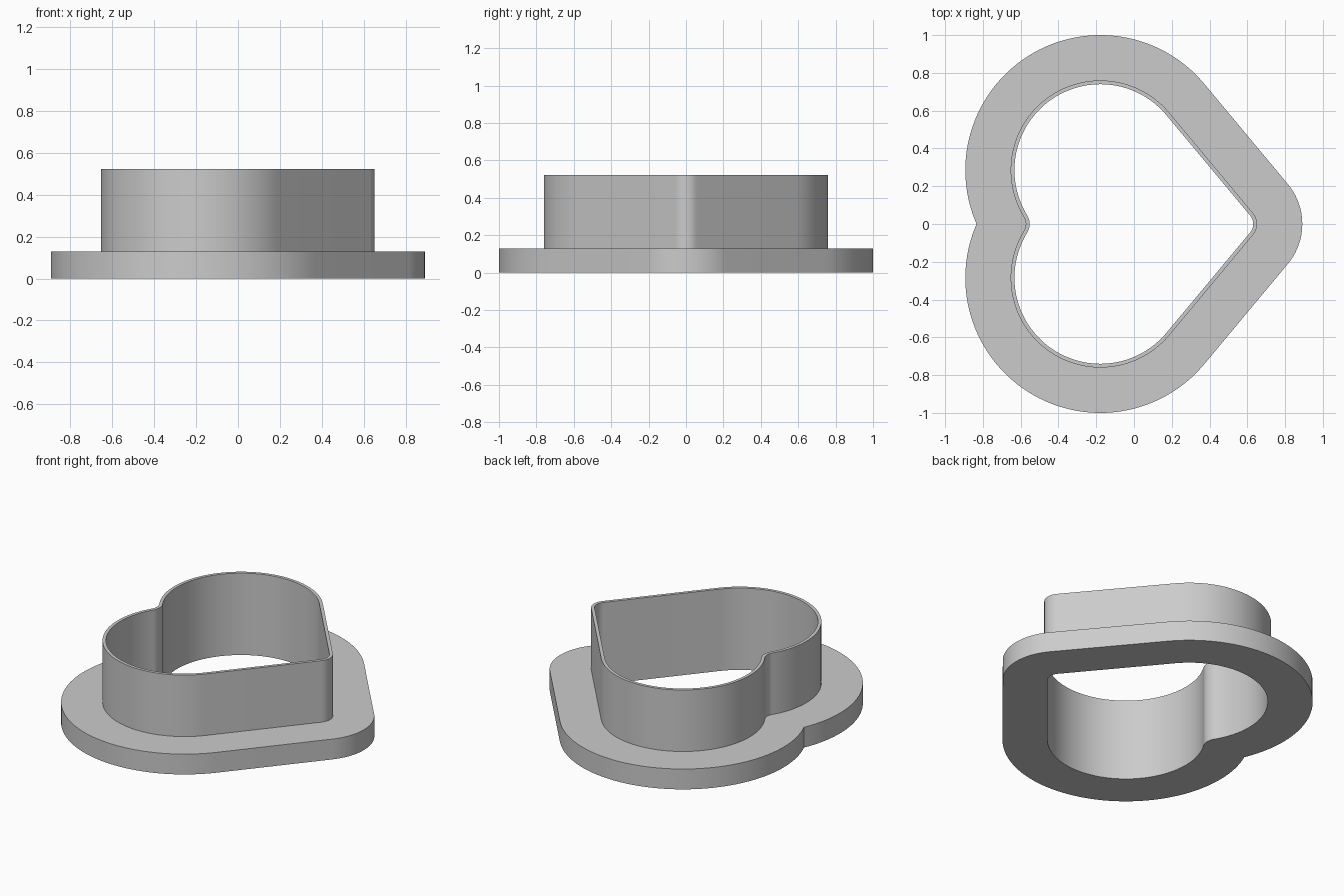
import bpy
import bmesh
from math import atan2, acos, cos, sin, sqrt, hypot, pi

cube = bpy.data.objects.get("Cube")
if cube:
    bpy.data.objects.remove(cube, do_unlink=True)

# Arc centres of the sideways heart, and radii of the wall's outer face
LOBE_X, LOBE_Y, LOBE_R = -0.178, 0.285, 0.475
TIP_X, TIP_R = 0.561, 0.09
NOTCH_X = -0.645
NOTCH_R = hypot(NOTCH_X - LOBE_X, LOBE_Y) - LOBE_R

FLANGE_TOP, WALL_TOP = 0.13, 0.523
FLANGE_OFFSET, HOLE_OFFSET = 0.24, -0.02


def arc(cx, cy, r, start, end, steps):
    angles = [start + (end - start) * i / steps for i in range(steps + 1)]
    return [(cx + r * cos(a), cy + r * sin(a)) for a in angles]


def heart(offset):
    """Heart outline grown by offset, always with the same number of points."""
    lobe_r, tip_r, notch_r = LOBE_R + offset, TIP_R + offset, NOTCH_R - offset
    dx, dy = TIP_X - LOBE_X, -LOBE_Y
    tangent = atan2(dy, dx) + acos((lobe_r - tip_r) / hypot(dx, dy))
    if notch_r > 0:
        # rounded notch between the lobes
        end = atan2(-LOBE_Y, NOTCH_X - LOBE_X) + 2 * pi
        notch = arc(NOTCH_X, 0, notch_r, end - pi, 0, 12)
    else:
        # lobes meet in a sharp notch
        reach = sqrt(lobe_r ** 2 - LOBE_Y ** 2)
        end = atan2(-LOBE_Y, -reach) + 2 * pi
        notch = [(LOBE_X - reach, 0)] * 13
    half = arc(TIP_X, 0, tip_r, 0, tangent, 12)
    half += arc(LOBE_X, LOBE_Y, lobe_r, tangent, end, 72) + notch[1:]
    return half + [(x, -y) for x, y in half[-2:0:-1]]


# Cross-section as (offset, height), swept around the heart
section = [
    (HOLE_OFFSET, 0), (FLANGE_OFFSET, 0), (FLANGE_OFFSET, FLANGE_TOP),
    (0, FLANGE_TOP), (0, WALL_TOP), (HOLE_OFFSET, WALL_TOP),
]
bm = bmesh.new()
loops = [[bm.verts.new((x, y, z)) for x, y in heart(d)] for d, z in section]
for k, lower in enumerate(loops):
    upper = loops[(k + 1) % len(loops)]
    for i in range(len(lower)):
        j = (i + 1) % len(lower)
        bm.faces.new((lower[i], lower[j], upper[j], upper[i]))
bmesh.ops.remove_doubles(bm, verts=bm.verts[:], dist=0.0001)
bmesh.ops.recalc_face_normals(bm, faces=bm.faces[:])

mesh = bpy.data.meshes.new("flanged_heart_ring")
bm.to_mesh(mesh)
bm.free()
ring = bpy.data.objects.new("flanged_heart_ring", mesh)
bpy.context.collection.objects.link(ring)

# Plain grey finish
grey = bpy.data.materials.new("light_grey")
grey.use_nodes = True
colour = (0.6, 0.6, 0.6, 1)
grey.diffuse_color = colour
for node in grey.node_tree.nodes:
    if node.type == 'BSDF_PRINCIPLED':
        node.inputs["Base Color"].default_value = colour
mesh.materials.append(grey)

# Smooth curved walls, crisp rims
bpy.ops.object.select_all(action='DESELECT')
ring.select_set(True)
bpy.context.view_layer.objects.active = ring
bpy.ops.object.shade_smooth_by_angle(angle=pi / 6)
